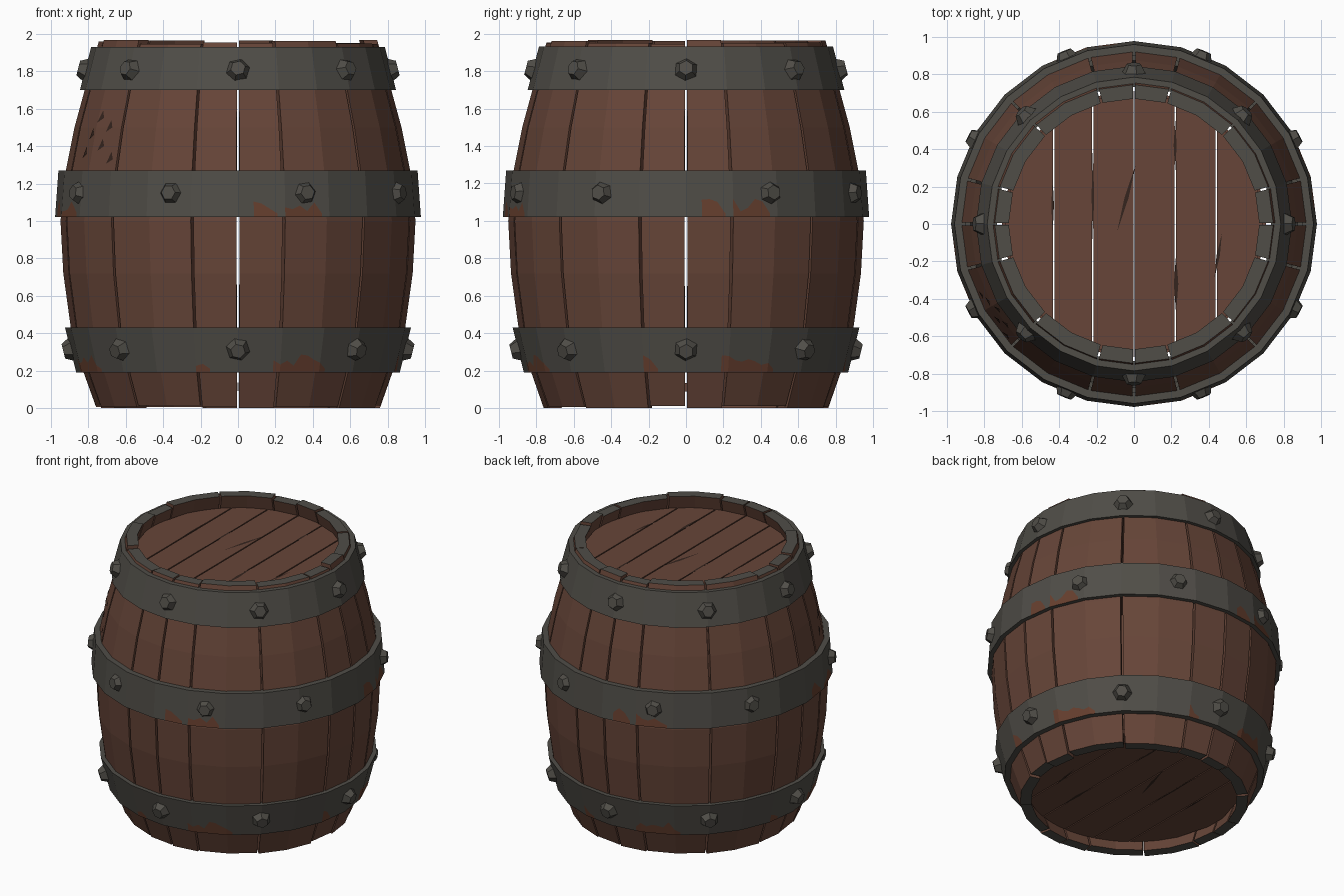
import bpy, bmesh, math, random
from mathutils import Vector, Matrix

if "Cube" in bpy.data.objects:
    bpy.data.objects.remove(bpy.data.objects["Cube"])

random.seed(4)
SIDES = 24
STEP = 360 / SIDES


def material(name, rgb):
    m = bpy.data.materials.new(name)
    m.diffuse_color = (*rgb, 1)
    m.use_nodes = True
    m.node_tree.nodes["Principled BSDF"].inputs["Base Color"].default_value = m.diffuse_color
    return m


WOOD = material("brown wood", (0.135, 0.060, 0.040))
DARK = material("dark crack", (0.035, 0.018, 0.013))
IRON = material("grey iron", (0.080, 0.075, 0.064))
RUST = material("rust", (0.135, 0.050, 0.028))


def polar(deg, r, z):
    """Point on a 24-sided outline; deg runs from the front (-y) towards +x."""
    off = (deg % STEP) - STEP / 2
    r *= math.cos(math.radians(STEP / 2)) / math.cos(math.radians(off))
    a = math.radians(deg)
    return Vector((r * math.sin(a), -r * math.cos(a), z))


def add_object(name, verts, faces, mats, idx=None):
    me = bpy.data.meshes.new(name)
    me.from_pydata(verts, [], faces)
    for m in mats:
        me.materials.append(m)
    if idx:
        me.polygons.foreach_set("material_index", idx)
    bm = bmesh.new()
    bm.from_mesh(me)
    bmesh.ops.recalc_face_normals(bm, faces=bm.faces)
    bm.to_mesh(me)
    bm.free()
    ob = bpy.data.objects.new(name, me)
    bpy.context.collection.objects.link(ob)
    return ob


def sweep(name, angles, section, mats, rule, closed):
    """Sweep a section loop [(r, z), ...] round the barrel axis."""
    n = len(section(angles[0]))
    verts = [polar(a, r, z) for a in angles for r, z in section(a)]
    faces, idx = [], []
    count = len(angles)
    for i in range(count if closed else count - 1):
        k = (i + 1) % count
        for j in range(n):
            l = (j + 1) % n
            faces.append((i * n + j, k * n + j, k * n + l, i * n + l))
            idx.append(rule(angles[i], j))
    if not closed:
        faces += [tuple(range(n)), tuple((count - 1) * n + j for j in range(n))]
        idx += [0, 0]
    return add_object(name, verts, faces, mats, idx)


# Barrel outline (radius, height)
PROFILE = [(0.76, 0.0), (0.83, 0.20), (0.895, 0.43), (0.935, 0.72), (0.95, 1.0),
           (0.925, 1.25), (0.875, 1.50), (0.815, 1.72), (0.745, 1.96)]


def radius_at(z):
    for (r0, z0), (r1, z1) in zip(PROFILE, PROFILE[1:]):
        if z <= z1:
            return r0 + (r1 - r0) * (z - z0) / (z1 - z0)
    return PROFILE[-1][0]


# Staves: wide and narrow boards repeating every quarter turn
n_out = len(PROFILE)
for q in range(4):
    for s, (a0, a1) in enumerate([(0, 15), (15, 45), (45, 75), (75, 90)]):
        g = 0.45
        angles = [q * 90 + a0 + g]
        angles += [q * 90 + a for a in range(a0 + 15, a1, 15)] + [q * 90 + a1 - g]
        top = random.uniform(-0.015, 0.008)
        bottom = random.choice((0, 0.006, 0.012))
        outer = list(PROFILE)
        outer[0] = (outer[0][0], bottom)
        outer[-1] = (outer[-1][0], 1.96 + top)
        loop = outer + [(r - 0.075, z) for r, z in reversed(outer)]
        sweep(f"stave_{q * 4 + s + 1}", angles, lambda a, L=loop: L, [WOOD, IRON],
              lambda a, j: 1 if j in (n_out - 1, 2 * n_out - 1) else 0, False)


# Iron hoops with ragged rust along the lower edge
def hoop(name, z0, z1, r0, r1, patches):
    def rusty(a):
        return any(lo <= a % 90 < hi for lo, hi in patches)

    heights = {}

    def section(a):
        if a not in heights:
            heights[a] = random.uniform(0.03, 0.10) if rusty(a) else 0.02
        t = heights[a] / (z1 - z0)
        zm, rm = z0 + t * (z1 - z0), r0 + t * (r1 - r0)
        return [(r0, z0), (rm, zm), (r1, z1), (radius_at(z1) - 0.02, z1),
                (radius_at(z0) - 0.02, z0)]

    angles = [i * 2.5 for i in range(144)]
    sweep(name, angles, section, [IRON, RUST],
          lambda a, j: 1 if j == 0 and rusty(a) else 0, True)


HOOPS = [("bottom_hoop", 0.19, 0.43, 0.865, 0.925, [(12.5, 32.5), (75, 80)]),
         ("middle_hoop", 1.02, 1.27, 0.978, 0.960, [(5, 12.5), (15, 27.5)]),
         ("top_hoop", 1.70, 1.93, 0.845, 0.785, [])]
for h in HOOPS:
    hoop(*h)


# Rivets: stubby six-sided studs set along each hoop
def rivet(name, deg, z, r, tilt):
    pos = polar(deg, r, z)
    out = Vector((pos.x, pos.y, 0)).normalized() + Vector((0, 0, tilt))
    bm = bmesh.new()
    bmesh.ops.create_cone(bm, cap_ends=True, segments=6, radius1=0.072, radius2=0.04,
                          depth=0.06)
    rot = out.to_track_quat('Z', 'Y').to_matrix().to_4x4()
    spin = Matrix.Rotation(random.uniform(0, 1), 4, 'Z')
    bm.transform(Matrix.Translation(pos) @ rot @ spin)
    me = bpy.data.meshes.new(name)
    bm.to_mesh(me)
    bm.free()
    me.materials.append(IRON)
    bpy.context.collection.objects.link(bpy.data.objects.new(name, me))


EIGHTHS = [i * 45 for i in range(8)]
MIDDLE = [22, 62, 118, 158, 202, 242, 298, 338]
for part, degs, z, r, tilt in [("bottom_rivet", EIGHTHS, 0.31, 0.905, -0.25),
                               ("middle_rivet", MIDDLE, 1.15, 0.975, 0.07),
                               ("top_rivet", EIGHTHS, 1.81, 0.825, 0.26)]:
    for i, d in enumerate(degs):
        rivet(f"{part}_{i + 1}", d, z, r, tilt)


# Lid and base: straight boards cut to a round outline
def boards(name, radius, z0, z1):
    edges = [-radius, -0.43, -0.22, 0, 0.22, 0.44, radius]
    for i, (x0, x1) in enumerate(zip(edges, edges[1:])):
        x0, x1 = x0 + 0.004, x1 - 0.004
        xs = [x0 + (x1 - x0) * t / 4 for t in range(5)]
        rim = [(x, math.sqrt(radius ** 2 - x * x)) for x in xs]
        rim += [(x, -y) for x, y in reversed(rim)]
        n = len(rim)
        verts = [(x, y, z) for z in (z0, z1) for x, y in rim]
        faces = [tuple(range(n)), tuple(range(n, 2 * n))]
        faces += [(k, (k + 1) % n, n + (k + 1) % n, n + k) for k in range(n)]
        add_object(f"{name}_board_{i + 1}", verts, faces, [WOOD])


boards("lid", 0.695, 1.82, 1.865)
boards("base", 0.71, 0.09, 0.135)

# Cracks in the lid and base: slim diamonds (x, y, length, width, slant)
CRACKS = [(-0.04, 0.14, 0.36, 0.022, 0.10), (0.225, -0.32, 0.32, 0.024, 0.0),
          (0.45, -0.17, 0.24, 0.018, 0.04), (-0.435, 0.1, 0.3, 0.014, 0.0),
          (-0.22, 0.15, 0.5, 0.014, 0.0), (0.22, 0.42, 0.28, 0.016, 0.0)]
for label, z in (("lid", 1.867), ("base", 0.088)):
    verts, faces = [], []
    for x, y, l, w, s in CRACKS:
        k = len(verts)
        verts += [(x - s / 2, y - l / 2, z), (x + w / 2, y, z),
                  (x + s / 2, y + l / 2, z), (x - w / 2, y, z)]
        faces.append((k, k + 1, k + 2, k + 3))
    add_object(f"{label}_cracks", verts, faces, [DARK])

# Small chips in the upper front left boards
verts, faces = [], []
for d, z in [(-65, 1.36), (-62, 1.46), (-58, 1.55), (-55, 1.40), (-52, 1.50), (-49, 1.33)]:
    k = len(verts)
    for dd, dz in [(-1.8, -0.025), (1.6, 0.0), (0.2, 0.04)]:
        verts.append(polar(d + dd, radius_at(z + dz) + 0.004, z + dz))
    faces.append((k, k + 1, k + 2))
add_object("stave_chips", verts, faces, [DARK])
